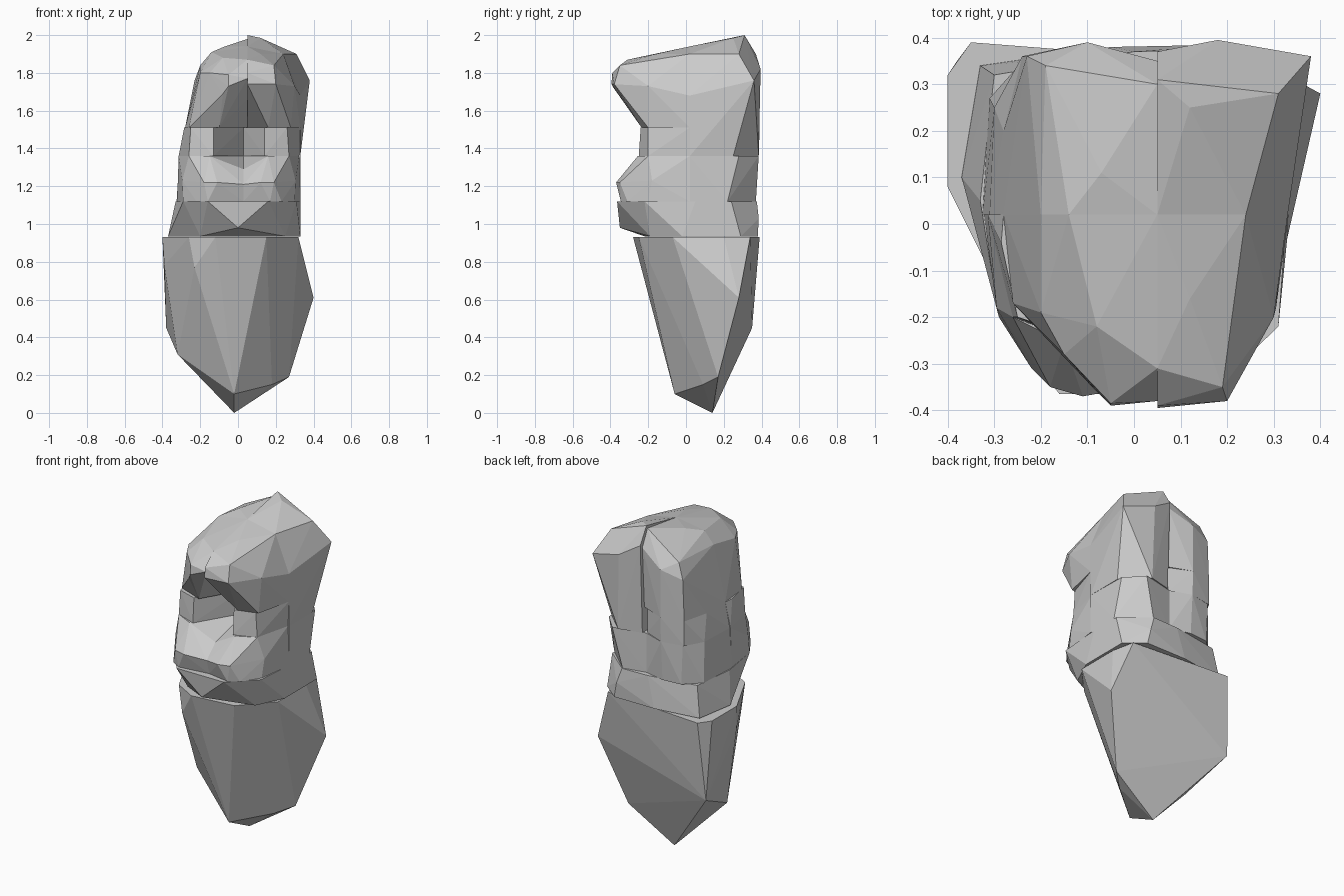
import bpy, bmesh


def hull(name, pts):
    """Flat-faced convex block wrapped around a few corner points."""
    bm = bmesh.new()
    for p in pts:
        bm.verts.new(p)
    bmesh.ops.convex_hull(bm, input=bm.verts)
    loose = [v for v in bm.verts if not v.link_faces]
    bmesh.ops.delete(bm, geom=loose, context='VERTS')
    bmesh.ops.recalc_face_normals(bm, faces=bm.faces)
    me = bpy.data.meshes.new(name)
    bm.to_mesh(me)
    bm.free()
    ob = bpy.data.objects.new(name, me)
    bpy.context.collection.objects.link(ob)
    return ob


def ring(z, *xy):
    return [(x, y, z) for x, y in xy]


# Tapered pedestal with one broad flat back
hull("pedestal",
     ring(0.93, (-.40, .08), (-.40, .32), (-.35, .39), (.29, .34),
          (.32, .20), (.32, -.07), (.15, -.25), (-.12, -.28), (-.26, -.20))
     + [(-.39, .07, .78), (-.23, -.21, .77), (-.38, .35, .45), (-.32, .06, .31),
        (.40, .28, .61), (.27, .17, .19), (.18, .09, .15),
        (-.02, -.06, .10), (-.02, .14, 0)])

# Neck and jutting chin
hull("neck",
     ring(0.935, (-.37, .10), (-.33, .34), (-.05, .38), (.22, .38), (.33, .29),
          (.33, -.02), (.25, -.19), (0, -.22), (-.20, -.20))
     + ring(1.12, (-.33, .05), (-.30, .32), (0, .37), (.17, .375), (.33, .24),
            (.33, .05), (.31, -.22), (.16, -.365), (-.16, -.365), (-.29, -.20))
     + [(0, -.35, .98), (.20, .385, 1.03)])

# Front quarters of the face; their inner sides meet in a V at the opening
M = .03   # parting line of the lower bands
for side, s, cx in (("left", -1, -.01), ("right", 1, .02)):
    def at(x, y, z):
        return (cx + s * x, y, z)
    hull(side + "_cheek",
         [at(.15, -.345, 1.12), at(.21, -.31, 1.12), at(.28, -.20, 1.12),
          at(.312, .02, 1.12), (M, -.32, 1.12), (M, -.345, 1.21), (M, -.26, 1.29),
          at(.10, -.37, 1.22), at(.17, -.35, 1.22), at(.285, -.18, 1.23),
          at(.25, -.20, 1.36), at(.14, -.255, 1.36), at(.285, -.05, 1.36),
          at(.304, .02, 1.36), (M, .02, 1.36), (M, .02, 1.12)])
    hull(side + "_temple",
         [at(.12, -.25, 1.36), at(.25, -.20, 1.36), at(.285, -.05, 1.36),
          at(.304, .02, 1.36), (M, .02, 1.36), at(.12, -.24, 1.51),
          at(.24, -.20, 1.51), at(.275, -.04, 1.51),
          (-.28 if s < 0 else .33, .02, 1.51), (M, .02, 1.51)])

# Back quarters of the lower and middle bands
hull("right_lower_back",
     ring(1.12, (M, .02), (M, .34), (.17, .37), (.33, .22), (.33, .02))
     + ring(1.36, (M, .02), (M, .34), (.23, .385), (.325, .28), (.33, .02))
     + [(.18, .365, 1.24), (.31, .23, 1.24)])
hull("left_lower_back",
     ring(1.12, (M, .02), (M, .34), (-.10, .37), (-.22, .36), (-.31, .27), (-.325, .02))
     + ring(1.36, (M, .02), (M, .34), (-.10, .385), (-.23, .36), (-.30, .25), (-.31, .02)))
hull("left_middle_back",
     ring(1.36, (M, .02), (M, .33), (-.10, .385), (-.24, .36), (-.30, .25), (-.31, .02))
     + ring(1.51, (M, .02), (M, .33), (-.10, .39), (-.24, .36), (-.28, .20), (-.28, .02)))

# Brows and front of the crown, split along the parting
hull("right_brow",
     [(.05, -.395, 1.74), (.05, -.39, 1.80), (.20, -.38, 1.74), (.19, -.35, 1.84),
      (.30, -.20, 1.73), (.05, -.31, 1.87), (.12, -.16, 1.90), (.05, .02, 1.94),
      (.24, .02, 1.90), (.33, .02, 1.68), (.33, .02, 1.51), (.28, -.20, 1.51),
      (.16, -.235, 1.51), (.05, -.22, 1.66), (.05, .02, 1.51)])
hull("left_brow",
     [(.05, -.38, 1.77), (-.05, -.39, 1.73), (-.05, -.385, 1.79), (-.08, -.36, 1.69),
      (.05, -.31, 1.87), (-.15, -.28, 1.80), (-.08, -.22, 1.88), (-.20, -.19, 1.80),
      (.05, .02, 1.94), (-.14, .02, 1.91), (-.20, .02, 1.84), (-.28, .02, 1.51),
      (-.26, -.17, 1.51), (-.10, -.235, 1.51), (.05, -.22, 1.66), (.05, .02, 1.51)])

# Back of the crown, chamfered on the right and grooved at the parting
hull("right_crown",
     [(.05, .02, 1.94), (.24, .02, 1.90), (.33, .02, 1.68), (.33, .02, 1.36),
      (.05, .02, 1.36), (.05, .31, 2.0), (.12, .25, 1.985), (.31, .28, 1.90),
      (.38, .36, 1.76), (.18, .395, 1.82), (.05, .37, 1.90), (.19, .385, 1.36),
      (.05, .35, 1.36), (.33, .25, 1.36)])
hull("left_crown",
     [(.05, .02, 1.94), (-.14, .02, 1.91), (-.20, .02, 1.84), (-.28, .02, 1.51),
      (.05, .02, 1.51), (.05, .30, 1.98), (-.07, .11, 1.94), (-.19, .34, 1.85),
      (-.23, .36, 1.76), (-.10, .39, 1.80), (.05, .35, 1.88), (-.24, .36, 1.51),
      (-.10, .39, 1.51), (.05, .33, 1.51), (-.28, .20, 1.51)])
